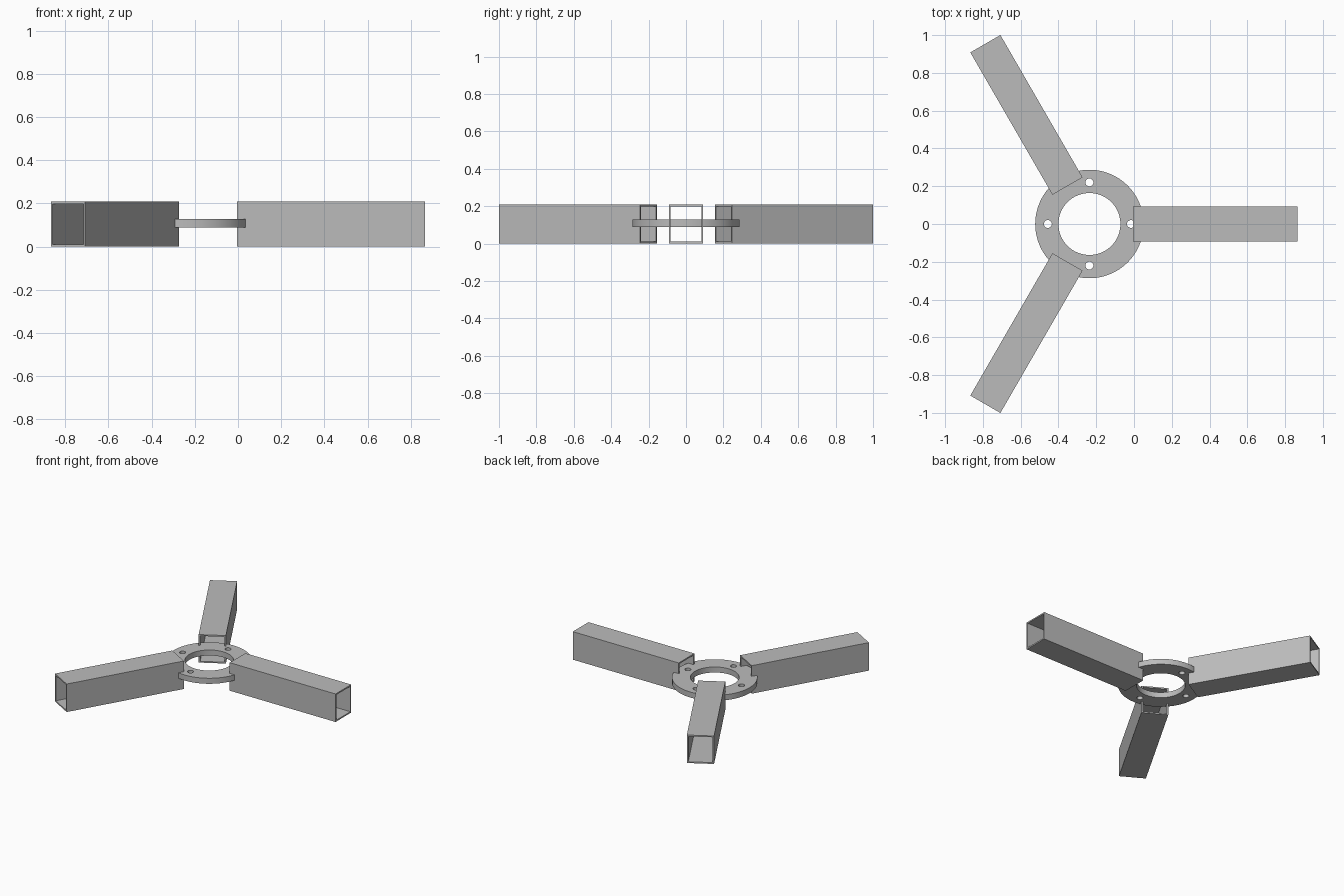
import bpy
from math import cos, sin, pi, radians
from mathutils import Matrix, Vector

cube = bpy.data.objects.get("Cube")
if cube:
    bpy.data.objects.remove(cube, do_unlink=True)

# Plain grey metal
metal = bpy.data.materials.new("grey_metal")
metal.use_nodes = True
metal.diffuse_color = (0.5, 0.5, 0.5, 1)
metal.node_tree.nodes["Principled BSDF"].inputs["Base Color"].default_value = (0.5, 0.5, 0.5, 1)


def circle(radius, sides, x=0, y=0):
    return [(x + radius * cos(2 * pi * i / sides), y + radius * sin(2 * pi * i / sides))
            for i in range(sides)]


def rectangle(width, height):
    w, h = width / 2, height / 2
    return [(-w, -h), (w, -h), (w, h), (-w, h)]


def extrude_profile(name, outlines, depth, matrix):
    """Extrude a filled flat profile; nested outlines become holes."""
    curve = bpy.data.curves.new(name, 'CURVE')
    curve.dimensions = '2D'
    curve.fill_mode = 'BOTH'
    curve.extrude = depth / 2
    for points in outlines:
        spline = curve.splines.new('POLY')
        spline.points.add(len(points) - 1)
        for p, (x, y) in zip(spline.points, points):
            p.co = (x, y, 0, 1)
        spline.use_cyclic_u = True
    obj = bpy.data.objects.new(name, curve)
    bpy.context.collection.objects.link(obj)
    obj.matrix_world = matrix
    bpy.ops.object.select_all(action='DESELECT')
    obj.select_set(True)
    bpy.context.view_layer.objects.active = obj
    bpy.ops.object.convert(target='MESH')
    obj = bpy.context.object
    obj.name = name
    obj.data.materials.clear()
    obj.data.materials.append(metal)
    bpy.ops.object.shade_smooth_by_angle(angle=radians(30))
    return obj


HUB_X = -0.236
ARM_HEIGHT, ARM_WIDTH, WALL = 0.208, 0.184, 0.01
ARM_START, ARM_END = 0.232, 1.102
MID_Z = ARM_HEIGHT / 2
hub = Matrix.Translation(Vector((HUB_X, 0, 0)))

# Flat hub ring with a large bore and four bolt holes
bolt_holes = [circle(0.021, 24, 0.22 * cos(a), 0.22 * sin(a))
              for a in (0, pi / 2, pi, 3 * pi / 2)]
extrude_profile("hub_ring", [circle(0.287, 96), circle(0.164, 72)] + bolt_holes, 0.041,
                hub @ Matrix.Translation(Vector((0, 0, 0.108))))

# Three open square tubes spaced evenly around the hub
tube = [rectangle(ARM_HEIGHT, ARM_WIDTH),
        rectangle(ARM_HEIGHT - 2 * WALL, ARM_WIDTH - 2 * WALL)]
for name, angle in (("left_arm", 0), ("back_arm", 120), ("front_arm", 240)):
    place = (hub @ Matrix.Rotation(radians(angle), 4, 'Z')
             @ Matrix.Translation(Vector(((ARM_START + ARM_END) / 2, 0, MID_Z)))
             @ Matrix.Rotation(pi / 2, 4, 'Y'))
    extrude_profile(name, tube, ARM_END - ARM_START, place)
